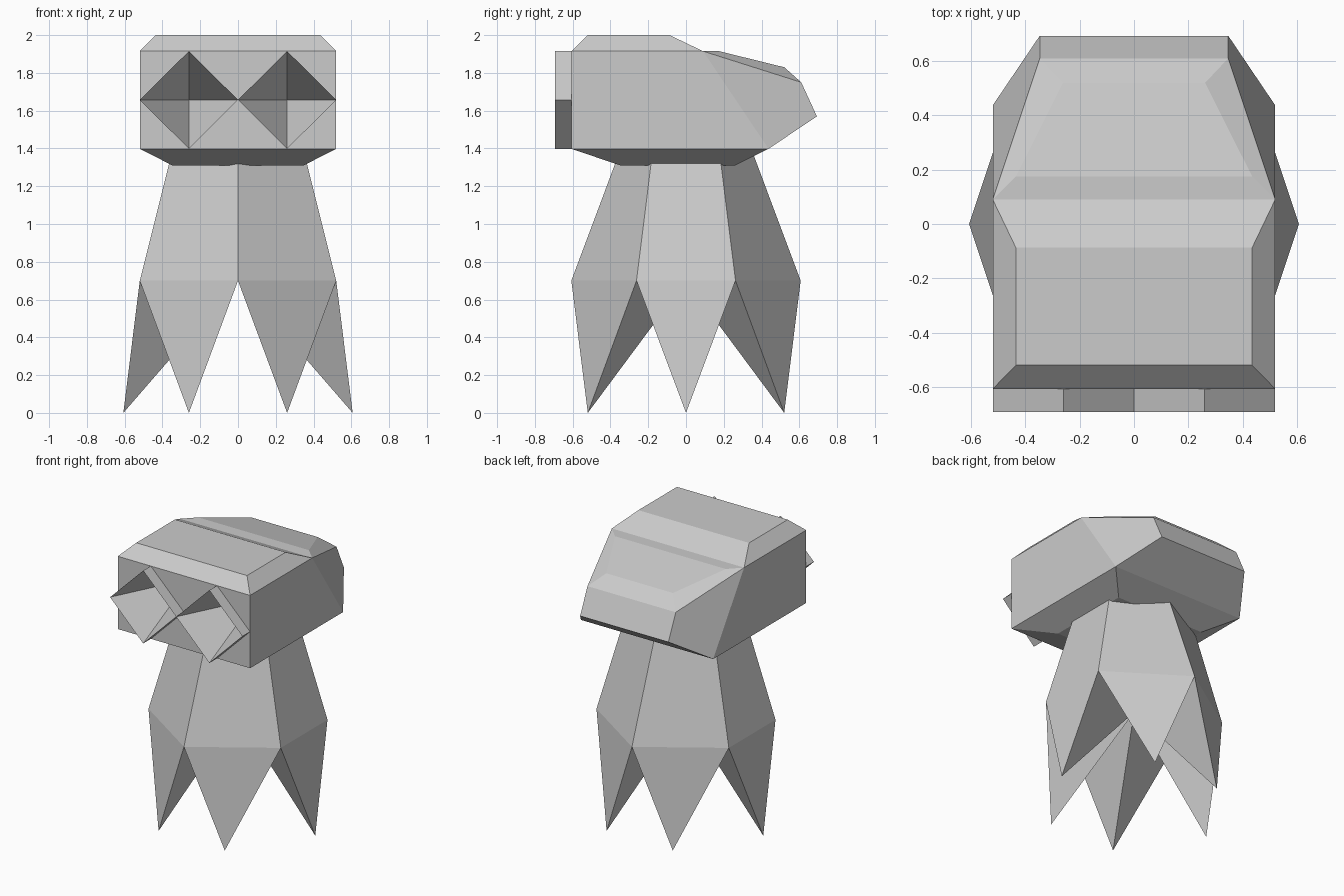
import bpy, bmesh

if "Cube" in bpy.data.objects:
    bpy.data.objects.remove(bpy.data.objects["Cube"])

grey = bpy.data.materials.new("plain grey")
grey.diffuse_color = (0.6, 0.6, 0.6, 1)
grey.use_nodes = True
grey.node_tree.nodes["Principled BSDF"].inputs["Base Color"].default_value = grey.diffuse_color


def build(name, faces):
    """Make a flat-shaded object from polygons given by corner points."""
    bm = bmesh.new()
    for pts in faces:
        bm.faces.new([bm.verts.new(p) for p in pts])
    bmesh.ops.remove_doubles(bm, verts=bm.verts, dist=0.0005)
    bmesh.ops.recalc_face_normals(bm, faces=bm.faces)
    me = bpy.data.meshes.new(name)
    bm.to_mesh(me)
    bm.free()
    me.materials.append(grey)
    ob = bpy.data.objects.new(name, me)
    bpy.context.collection.objects.link(ob)
    return ob


def flip(pts):
    return [(-x, y, z) for x, y, z in pts]


def span(a, b):
    """Quad joining an edge on the right side to its mirror image."""
    return [a, b, (-b[0], b[1], b[2]), (-a[0], a[1], a[2])]


# Body: six-sided skirt, each side ending in a pointed leg
rim = [(0, -.607, .7), (.52, -.262, .7), (.52, .262, .7),
       (0, .607, .7), (-.52, .262, .7), (-.52, -.262, .7)]
neck = [(0, -.345, 1.4), (.345, -.175, 1.4), (.345, .175, 1.4),
        (0, .345, 1.4), (-.345, .175, 1.4), (-.345, -.175, 1.4)]
tips = [(.26, -.52, 0), (.607, 0, 0), (.26, .52, 0),
        (-.26, .52, 0), (-.607, 0, 0), (-.26, -.52, 0)]
hub = (0, 0, .7)
faces = [neck]
for i in range(6):
    j = (i + 1) % 6
    faces += [[rim[i], rim[j], neck[j], neck[i]],
              [rim[i], tips[i], rim[j]],
              [rim[i], hub, tips[i]],
              [rim[j], tips[i], hub]]
build("body_and_legs", faces)

# Head: right-hand corner points
FY, EY = -.607, -.693                      # head front and eye rim
LO, MID, HI = 1.398, 1.657, 1.915          # eye heights
front_lo, front_hi = (.52, FY, LO), (.52, FY, HI)
roof_f, roof_b = (.435, -.52, 2), (.435, -.087, 2)
shoulder, back_lo = (.52, .09, HI), (.52, .437, LO)
tail_hi, tail_lo = (.347, .61, 1.75), (.347, .693, 1.57)
panel_f, panel_b = (.435, .175, HI), (.262, .52, 1.83)
base_f, base_b = (.347, -.347, 1.31), (.347, .26, 1.31)

faces = [span(a, b) for a, b in (
    (front_hi, roof_f), (roof_f, roof_b), (roof_b, shoulder),
    (shoulder, panel_f), (panel_f, panel_b), (panel_b, tail_hi),
    (tail_hi, tail_lo), (tail_lo, back_lo), (back_lo, base_b),
    (base_b, base_f), (base_f, front_lo))]
sides = [[front_lo, back_lo, shoulder, front_hi],
         [front_hi, shoulder, roof_b, roof_f],
         [shoulder, back_lo, tail_lo, tail_hi],
         [shoulder, tail_hi, panel_b, panel_f],
         [front_lo, base_f, base_b, back_lo]]
# Front corners left around the diamond eye openings
for z in (LO, HI):
    sides.append([(.52, FY, z), (.52, FY, MID), (.26, FY, z)])
    faces.append([(-.26, FY, z), (0, FY, MID), (.26, FY, z)])
# Eyes: thin diamond frames with deep pyramid hollows
diamond = [(.52, MID), (.26, HI), (0, MID), (.26, LO)]
for i in range(4):
    (ax, az), (bx, bz) = diamond[i], diamond[(i + 1) % 4]
    sides += [[(ax, FY, az), (bx, FY, bz), (bx, EY, bz), (ax, EY, az)],
              [(ax, EY, az), (bx, EY, bz), (.26, EY + .52, MID)]]
faces += sides + [flip(f) for f in sides]
build("head_with_eyes", faces)
